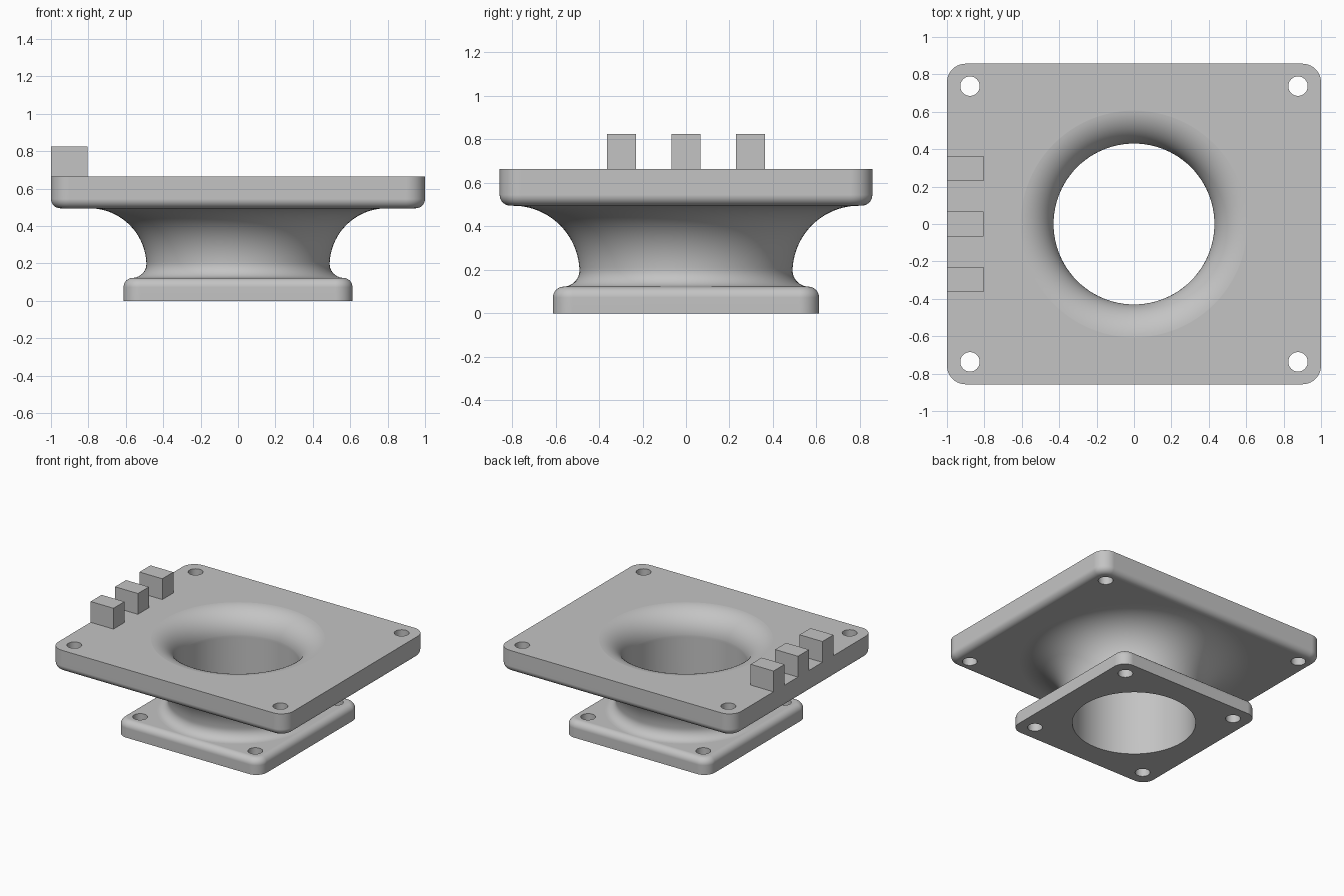
import bpy, bmesh
from math import pi, sin, cos, radians

if "Cube" in bpy.data.objects:
    bpy.data.objects.remove(bpy.data.objects["Cube"], do_unlink=True)

# Plain grey material
grey = bpy.data.materials.new("plain_grey")
grey.use_nodes = True
colour = (0.55, 0.55, 0.55, 1)
grey.diffuse_color = colour
grey.node_tree.nodes["Principled BSDF"].inputs["Base Color"].default_value = colour

BORE = 0.43
UPPER_BOTTOM, UPPER_TOP, LOWER_TOP = 0.495, 0.665, 0.123


def arc(cx, cy, r, a0, a1, n):
    """Points on an arc, angles in degrees."""
    angles = [radians(a0 + (a1 - a0) * i / n) for i in range(n + 1)]
    return [(cx + r * cos(a), cy + r * sin(a)) for a in angles]


def loft(name, rings):
    """Skin a stack of matching closed rings and cap both ends."""
    bm = bmesh.new()
    loops = [[bm.verts.new(p) for p in ring] for ring in rings]
    n = len(loops[0])
    for a, b in zip(loops, loops[1:]):
        for i in range(n):
            j = (i + 1) % n
            bm.faces.new((a[i], a[j], b[j], b[i]))
    bm.faces.new(loops[0])
    bm.faces.new(loops[-1])
    bmesh.ops.recalc_face_normals(bm, faces=bm.faces)
    mesh = bpy.data.meshes.new(name)
    bm.to_mesh(mesh)
    bm.free()
    obj = bpy.data.objects.new(name, mesh)
    bpy.context.collection.objects.link(obj)
    mesh.materials.append(grey)
    return obj


def turned(name, profile, x=0, y=0, segments=96):
    """Solid of revolution from (radius, z) points."""
    turn = [2 * pi * i / segments for i in range(segments)]
    return loft(name, [[(x + r * cos(a), y + r * sin(a), z) for a in turn]
                       for r, z in profile])


def flange(name, hx, hy, radius, layers):
    """Rounded rectangular plate from (inset, z) layers."""
    rings = []
    for inset, z in layers:
        ring = []
        for sx, sy, start in ((1, 1, 0), (-1, 1, 90), (-1, -1, 180), (1, -1, 270)):
            corner = arc(sx * (hx - radius), sy * (hy - radius),
                         radius - inset, start, start + 90, 10)
            ring += [(x, y, z) for x, y in corner]
        rings.append(ring)
    return loft(name, rings)


def activate(obj):
    bpy.ops.object.select_all(action='DESELECT')
    obj.select_set(True)
    bpy.context.view_layer.objects.active = obj


def cut(obj, cutters):
    activate(obj)
    for cutter in cutters:
        mod = obj.modifiers.new("cut", 'BOOLEAN')
        mod.operation, mod.solver, mod.object = 'DIFFERENCE', 'EXACT', cutter
        bpy.ops.object.modifier_apply(modifier=mod.name)


def smooth(obj):
    activate(obj)
    bpy.ops.object.shade_smooth_by_angle(angle=radians(30))
    mod = obj.modifiers.new("weighted_normals", 'WEIGHTED_NORMAL')
    mod.keep_sharp = True


def corner_holes(x, y, z0, z1):
    return [turned("hole_cutter", [(0.052, z0), (0.052, z1)], sx * x, sy * y, 32)
            for sx in (-1, 1) for sy in (-1, 1)]


# Upper flange, rounded along its lower edge
edge = 0.05
upper = flange("upper_flange", 1, 0.857, 0.1,
               [(edge - x, z) for x, z in arc(0, UPPER_BOTTOM + edge, edge, -90, 0, 8)]
               + [(0, UPPER_TOP)])

# Lower flange, rounded along its upper edge
lower = flange("lower_flange", 0.612, 0.612, 0.09,
               [(0, 0)] + [(edge - x, z)
                           for x, z in arc(0, LOWER_TOP - edge, edge, 0, 90, 8)])

# Neck: small fillet at the foot, wide sweep to the upper flange
foot, sweep = 0.075, 0.305
neck = turned("neck",
              arc(0.49 + foot, LOWER_TOP + foot, foot, 270, 180, 10)
              + arc(0.49 + sweep, UPPER_BOTTOM - sweep, sweep, 180, 90, 24)[1:]
              if UPPER_BOTTOM - sweep > LOWER_TOP + foot else
              arc(0.49 + foot, LOWER_TOP + foot, foot, 270, 180, 10)
              + arc(0.49 + sweep, UPPER_BOTTOM - sweep, sweep, 176, 90, 24))

# Bore with a flared mouth, and the bolt holes
flare = 0.19
bore = turned("bore_cutter", [(BORE, -0.1)]
              + arc(BORE + flare, UPPER_TOP + 0.0005 - flare, flare, 180, 90, 20)
              + [(BORE + flare, 0.8)])
upper_holes = corner_holes(0.877, 0.737, 0.4, 0.8)
lower_holes = corner_holes(0.49, 0.49, -0.1, 0.2)
cut(upper, [bore] + upper_holes)
cut(lower, [bore] + lower_holes)
cut(neck, [bore])
for cutter in [bore] + upper_holes + lower_holes:
    bpy.data.objects.remove(cutter, do_unlink=True)
for part in (upper, lower, neck):
    smooth(part)

# Row of three square tabs on one edge
for i, label in enumerate(("front", "middle", "back")):
    y = (i - 1) * 0.297
    outline = [(-1, y - 0.067), (-0.805, y - 0.067), (-0.805, y + 0.067), (-1, y + 0.067)]
    loft(label + "_tab", [[(x, v, z) for x, v in outline] for z in (UPPER_TOP, 0.825)])
